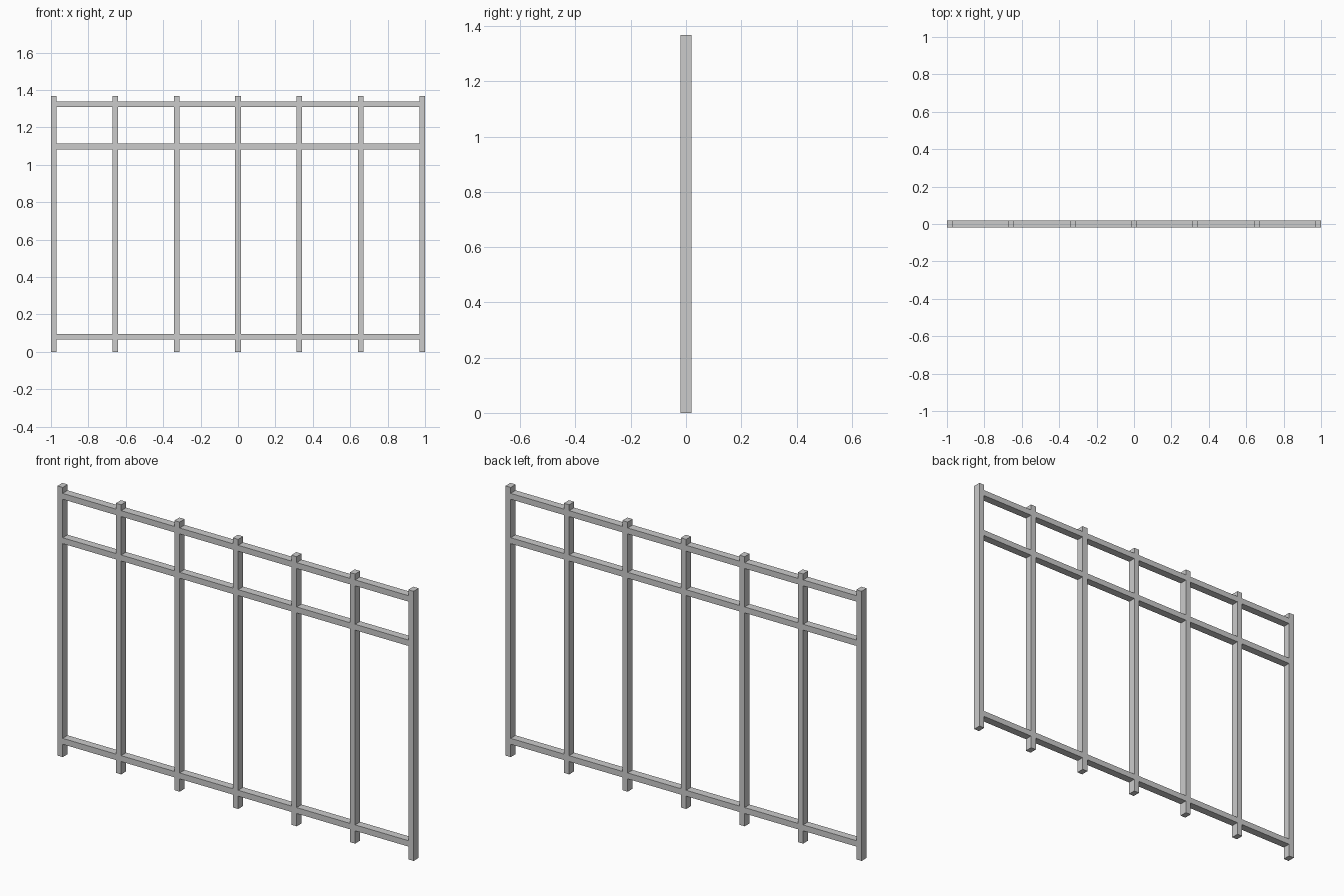
import bpy

if "Cube" in bpy.data.objects:
    bpy.data.objects.remove(bpy.data.objects["Cube"])

DEPTH = 0.04
HEIGHT = 1.368
BAR = 0.03
POST_X = [-0.985 + i * 0.985 / 3 for i in range(7)]


def box(name, centre, size):
    bpy.ops.mesh.primitive_cube_add(size=1, location=centre)
    ob = bpy.context.object
    ob.name = name
    ob.scale = size
    bpy.ops.object.transform_apply(location=False, rotation=False, scale=True)
    return ob


# Vertical posts, full height
for i, x in enumerate(POST_X):
    box(f"post_{i + 1}", (x, 0, HEIGHT / 2), (BAR, DEPTH, HEIGHT))

# Horizontal rails, one segment fitted between each pair of posts
for name, z in (("bottom_rail", 0.08), ("middle_rail", 1.098), ("top_rail", 1.323)):
    for i, (a, b) in enumerate(zip(POST_X, POST_X[1:])):
        box(f"{name}_{i + 1}", ((a + b) / 2, 0, z), (b - a - BAR, DEPTH, BAR))
